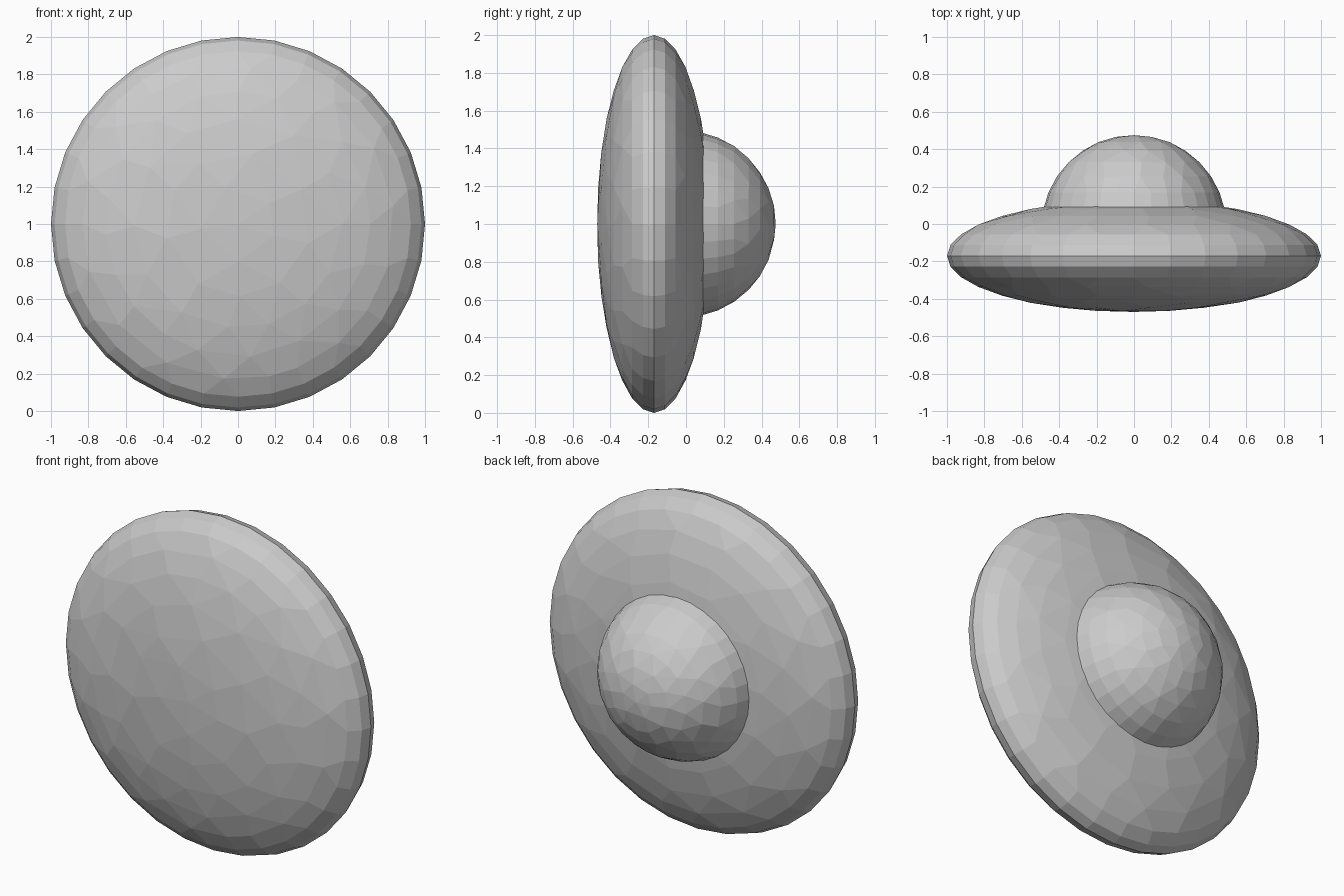
import bpy, bmesh
from mathutils import Matrix

if "Cube" in bpy.data.objects:
    bpy.data.objects.remove(bpy.data.objects["Cube"])


def round_shell(name, radius, depth, centre_y, ratio, half=False):
    """Faceted ellipsoid whose poles lie along y; half keeps only the +y side."""
    bm = bmesh.new()
    bmesh.ops.create_uvsphere(bm, u_segments=32, v_segments=16, radius=1)
    if half:
        low = [v for v in bm.verts if v.co.z < -0.01]
        bmesh.ops.delete(bm, geom=low, context='VERTS')
    m = (Matrix.Translation((0, centre_y, 1))
         @ Matrix.Rotation(-1.5707963, 4, 'X')
         @ Matrix.Diagonal((radius, radius, depth, 1)))
    bmesh.ops.transform(bm, matrix=m, verts=bm.verts)
    mesh = bpy.data.meshes.new(name)
    bm.to_mesh(mesh)
    bm.free()
    ob = bpy.data.objects.new(name, mesh)
    bpy.context.collection.objects.link(ob)
    # Irregular low-poly facets
    dec = ob.modifiers.new("facets", 'DECIMATE')
    dec.ratio = ratio
    return ob


# Lens-shaped disc standing on its rim
round_shell("saucer_disc", 1.0, 0.30, -0.17, 0.6)

# Dome on the back, its open base buried in the disc
round_shell("dome", 0.495, 0.495, -0.02, 0.65, half=True)
